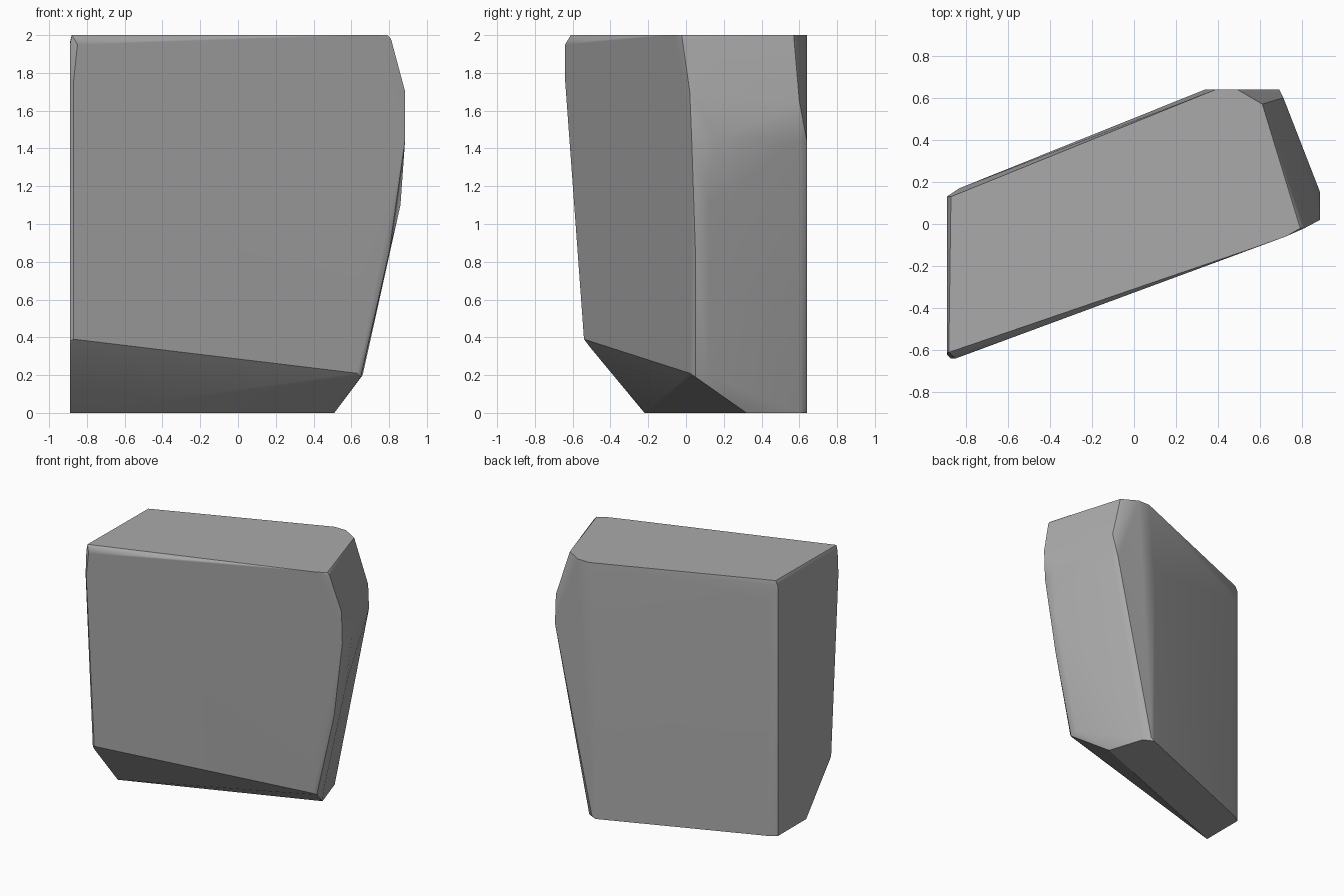
import bpy, bmesh, math

if "Cube" in bpy.data.objects:
    bpy.data.objects.remove(bpy.data.objects["Cube"], do_unlink=True)

# Stone material
stone = bpy.data.materials.new("stone_grey")
stone.use_nodes = True
grey = (0.4, 0.4, 0.4, 1)
stone.diffuse_color = grey
shader = stone.node_tree.nodes["Principled BSDF"]
shader.inputs["Base Color"].default_value = grey
shader.inputs["Roughness"].default_value = 0.8

# Corner points grouped by the side of the boulder they shape
corners = {
    "top": [(-.88, -.61, 2), (.55, -.12, 2), (.72, -.06, 2), (.79, -.02, 2),
            (.61, .57, 2), (.49, .64, 2), (.39, .64, 2), (-.87, .13, 2)],
    "front": [(-.85, -.64, 1.95), (-.87, -.64, 1.76), (-.3, -.43, 1.98),
              (.81, -.02, 1.98)],
    "flat_end": [(-.89, -.61, 1.95), (-.89, -.62, 1.77), (-.89, .13, 1.96),
                 (-.83, .17, 1.85)],
    "front_chamfer": [(-.87, -.54, .39), (-.89, -.53, .38), (-.89, -.51, .35),
                      (.63, .02, .21), (.65, .05, .19)],
    "curved_end": [(.66, .12, .2), (.8, .05, .85), (.86, .12, 1.1),
                   (.885, .03, 1.45), (.885, .02, 1.7), (.885, .15, 1.45)],
    "back_corner": [(.66, .57, 1.85), (.71, .6, 1.65), (.71, .6, 1.44),
                    (.69, .64, 1.44), (.34, .64, 1.44)],
    "base": [(-.89, -.22, 0), (.51, .32, 0), (.42, .6, 0), (.37, .64, .02),
             (.34, .64, 0), (-.83, .17, 0), (-.89, .13, 0)],
}

# Boulder body: wrap the corners and merge the flat areas
bm = bmesh.new()
for side in corners.values():
    for point in side:
        bm.verts.new(point)
hull = bmesh.ops.convex_hull(bm, input=bm.verts)
loose = {v for v in hull["geom_interior"] if isinstance(v, bmesh.types.BMVert)}
bmesh.ops.delete(bm, geom=list(loose), context="VERTS")
bmesh.ops.dissolve_limit(bm, angle_limit=math.radians(1.5),
                         verts=bm.verts, edges=bm.edges)
bmesh.ops.recalc_face_normals(bm, faces=bm.faces)
mesh = bpy.data.meshes.new("boulder")
bm.to_mesh(mesh)
bm.free()
mesh.materials.append(stone)
boulder = bpy.data.objects.new("boulder", mesh)
bpy.context.collection.objects.link(boulder)

# Soft shading over gentle bends, crisp at the hard corners
bpy.context.view_layer.objects.active = boulder
boulder.select_set(True)
bpy.ops.object.shade_smooth_by_angle(angle=math.radians(32))
weights = boulder.modifiers.new("even_shading", "WEIGHTED_NORMAL")
weights.keep_sharp = True
